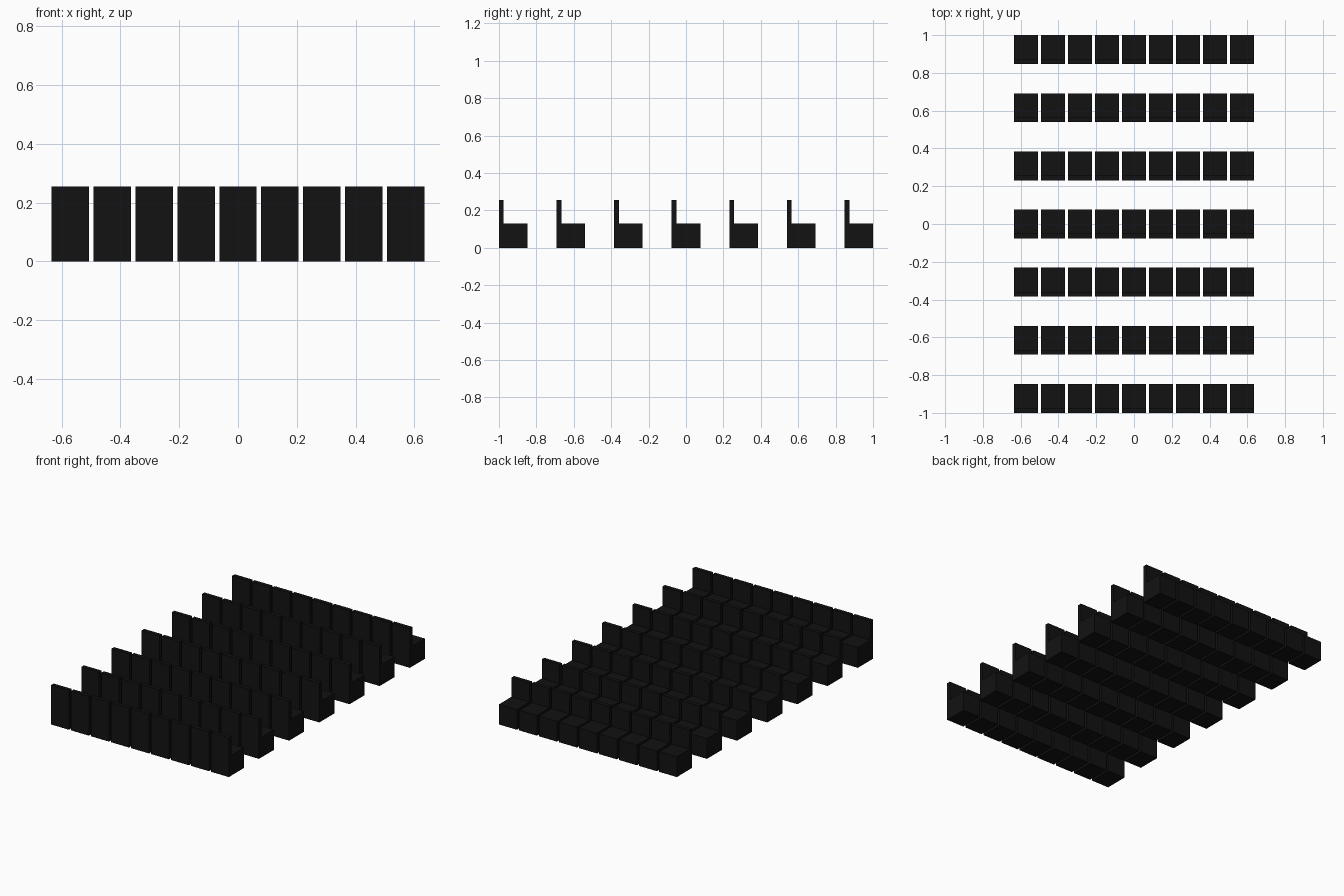
import bpy

if "Cube" in bpy.data.objects:
    bpy.data.objects.remove(bpy.data.objects["Cube"])

COLS, ROWS = 9, 7
PITCH_X, PITCH_Y = 0.1428, 0.3079
WIDTH, DEPTH = 0.1275, 0.1527
BACK_T, SEAT_H, BACK_H = 0.0255, 0.131, 0.255

black = bpy.data.materials.new("black")
black.diffuse_color = (0.006, 0.006, 0.006, 1)
black.use_nodes = True
black.node_tree.nodes["Principled BSDF"].inputs["Base Color"].default_value = black.diffuse_color

# L-shaped side profile (y, z): tall backrest at the front, low block behind
profile = [(0, 0), (DEPTH, 0), (DEPTH, SEAT_H), (BACK_T, SEAT_H),
           (BACK_T, BACK_H), (0, BACK_H)]
n = len(profile)


def make_row(name, y0):
    """One row of separate seats, each the profile extruded along x."""
    verts, faces = [], []
    for c in range(COLS):
        xc = (c - (COLS - 1) / 2) * PITCH_X
        b = len(verts)
        for x in (xc - WIDTH / 2, xc + WIDTH / 2):
            verts += [(x, y0 + y, z) for y, z in profile]
        faces.append([b + i for i in reversed(range(n))])
        faces.append([b + n + i for i in range(n)])
        for i in range(n):
            j = (i + 1) % n
            faces.append([b + i, b + j, b + n + j, b + n + i])
    mesh = bpy.data.meshes.new(name)
    mesh.from_pydata(verts, [], faces)
    mesh.materials.append(black)
    bpy.context.collection.objects.link(bpy.data.objects.new(name, mesh))


# Seven rows from front to back
for r in range(ROWS):
    make_row(f"seat_row_{r + 1}", -1 + r * PITCH_Y)
